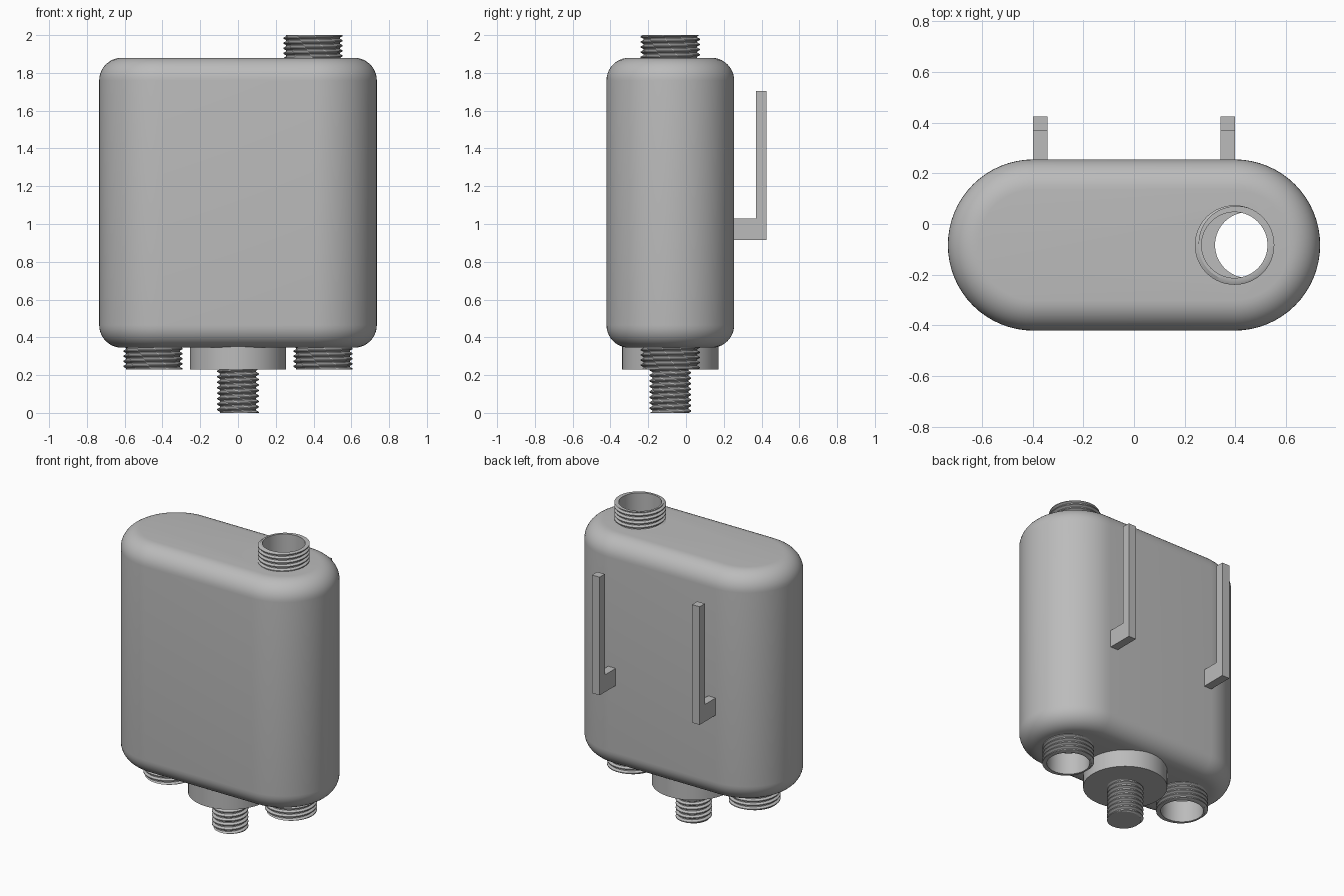
import bpy
import bmesh
from math import sin, cos, pi, tau

cube = bpy.data.objects.get("Cube")
if cube:
    bpy.data.objects.remove(cube, do_unlink=True)

grey = bpy.data.materials.new("mid grey")
grey.use_nodes = True
grey.diffuse_color = (0.5, 0.5, 0.5, 1)
grey.node_tree.nodes["Principled BSDF"].inputs["Base Color"].default_value = (0.5, 0.5, 0.5, 1)

AXIS_Y = -0.083            # centre line of the tank and all ports
BOTTOM, TOP = 0.345, 1.88  # tank height range
HALF, RADIUS, FILLET, WALL = 0.397, 0.338, 0.12, 0.03
PORT_R, BORE = 0.157, 0.13


def finish(name, bm, smooth=True):
    bmesh.ops.remove_doubles(bm, verts=bm.verts, dist=1e-5)
    bmesh.ops.recalc_face_normals(bm, faces=bm.faces)
    mesh = bpy.data.meshes.new(name)
    bm.to_mesh(mesh)
    bm.free()
    mesh.materials.append(grey)
    obj = bpy.data.objects.new(name, mesh)
    bpy.context.collection.objects.link(obj)
    if smooth:
        bpy.ops.object.select_all(action="DESELECT")
        obj.select_set(True)
        bpy.context.view_layer.objects.active = obj
        bpy.ops.object.shade_smooth_by_angle(angle=pi / 6)
    return obj


def rounded_tank(name, inset=0.0, arc=32, steps=10):
    """Stadium-shaped solid with filleted top and bottom rims."""
    bm = bmesh.new()
    f = FILLET - inset
    quarter = [pi / 2 * k / steps for k in range(steps + 1)]
    levels = [(f * (1 - sin(a)), BOTTOM + inset + f * (1 - cos(a))) for a in quarter]
    levels += [(d, BOTTOM + TOP - z) for d, z in reversed(levels)]
    rings = []
    for shrink, z in levels:
        r = RADIUS - inset - shrink
        ring = []
        for side in (0, 1):
            cx = HALF if side == 0 else -HALF
            for k in range(arc + 1):
                a = -pi / 2 + pi * (side + k / arc)
                ring.append(bm.verts.new((cx + r * cos(a), AXIS_Y + r * sin(a), z)))
        rings.append(ring)
    n = len(rings[0])
    for low, high in zip(rings, rings[1:]):
        for i in range(n):
            j = (i + 1) % n
            bm.faces.new((low[i], low[j], high[j], high[i]))
    bm.faces.new(rings[0][::-1])
    bm.faces.new(rings[-1])
    return finish(name, bm)


def cylinder(name, x, r, z0, z1):
    bm = bmesh.new()
    bmesh.ops.create_cone(bm, cap_ends=True, segments=64, radius1=r, radius2=r, depth=z1 - z0)
    bmesh.ops.translate(bm, verts=bm.verts, vec=(x, AXIS_Y, (z0 + z1) / 2))
    return finish(name, bm)


def threaded(name, x, crest, bore, z0, z1, pitch, depth, n=64):
    """Helical screw thread on a tube, or on a solid rod when bore is 0."""
    bm = bmesh.new()
    marks = (0, 0.2, 0.5, 0.7)   # crest flat, flank, root flat, flank
    turns = int((z1 - z0) / pitch) + 3

    def radius(phase):
        p = phase % 1
        if p < 0.2:
            return crest
        if p < 0.5:
            return crest - depth * (p - 0.2) / 0.3
        if p < 0.7:
            return crest - depth
        return crest - depth * (1 - p) / 0.3

    columns = []
    for i in range(n + 1):
        a = tau * i / n
        points = [(bore, z0)]
        for t in range(-2, turns):
            for m in marks:
                z = min(max(z0 + (t + m + i / n) * pitch, z0), z1)
                points.append((radius((z - z0) / pitch - i / n + 1e-7), z))
        points.append((bore, z1))
        columns.append([bm.verts.new((x + r * cos(a), AXIS_Y + r * sin(a), z)) for r, z in points])
    for a, b in zip(columns, columns[1:]):
        for j in range(len(a) - 1):
            bm.faces.new((a[j], b[j], b[j + 1], a[j + 1]))
        if bore:
            bm.faces.new((a[-1], b[-1], b[0], a[0]))
    return finish(name, bm)


# Hollow tank, opened at each port
tank = rounded_tank("tank_body")
cutters = [
    rounded_tank("cavity_cutter", WALL),
    cylinder("top_bore_cutter", HALF, BORE, TOP - 0.1, TOP + 0.1),
    cylinder("left_bore_cutter", 0.45, BORE, BOTTOM - 0.1, BOTTOM + 0.1),
    cylinder("right_bore_cutter", -0.45, BORE, BOTTOM - 0.1, BOTTOM + 0.1),
]
bpy.context.view_layer.objects.active = tank
for cutter in cutters:
    cutter.hide_render = True
    mod = tank.modifiers.new(cutter.name, "BOOLEAN")
    mod.operation = "DIFFERENCE"
    mod.solver = "EXACT"
    mod.object = cutter
    # Keep cuts ahead of the smoothing modifier, if one is present
    bpy.ops.object.modifier_move_to_index(modifier=mod.name, index=0)
    bpy.ops.object.modifier_apply(modifier=mod.name)
    bpy.data.objects.remove(cutter, do_unlink=True)
bpy.ops.object.select_all(action="DESELECT")
tank.select_set(True)
bpy.ops.object.shade_smooth_by_angle(angle=pi / 6)

# Threaded ports
threaded("top_port", HALF, PORT_R, BORE, TOP - 0.02, 2.0, 0.027, 0.015)
threaded("left_bottom_port", 0.45, PORT_R, BORE, 0.23, BOTTOM + 0.02, 0.027, 0.015)
threaded("right_bottom_port", -0.45, PORT_R, BORE, 0.23, BOTTOM + 0.02, 0.027, 0.015)

# Central boss and threaded stud
cylinder("bottom_boss", 0, 0.255, 0.23, BOTTOM + 0.02)
threaded("bottom_stud", 0, 0.11, 0, 0, 0.24, 0.029, 0.015)

# L-shaped hanging hooks on the back
outline = [(0.24, 0.915), (0.425, 0.915), (0.425, 1.705), (0.37, 1.705), (0.37, 1.03), (0.24, 1.03)]
for side, x in (("left", 0.342), ("right", -0.398)):
    bm = bmesh.new()
    face = bm.faces.new([bm.verts.new((x, y, z)) for y, z in outline])
    grown = bmesh.ops.extrude_face_region(bm, geom=[face], use_keep_orig=True)
    moved = [v for v in grown["geom"] if isinstance(v, bmesh.types.BMVert)]
    bmesh.ops.translate(bm, verts=moved, vec=(0.056, 0, 0))
    finish(side + "_hook", bm, smooth=False)
